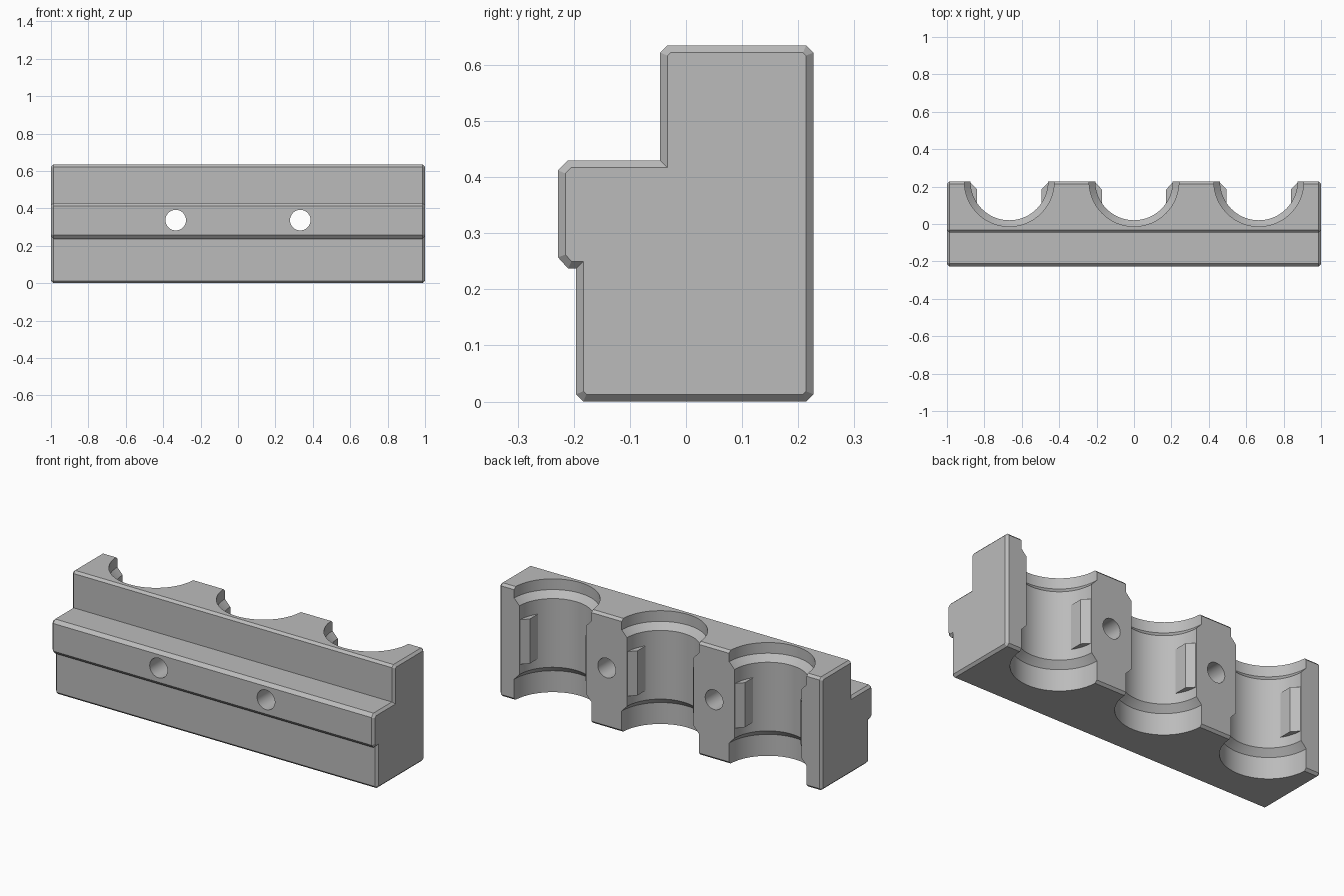
import bpy, bmesh, math
from mathutils import Matrix, Vector

default = bpy.data.objects.get("Cube")
if default:
    bpy.data.objects.remove(default)

grey = bpy.data.materials.new("neutral grey")
grey.use_nodes = True
colour = (0.5, 0.5, 0.5, 1)
grey.diffuse_color = colour
for node in grey.node_tree.nodes:
    if node.type == 'BSDF_PRINCIPLED':
        node.inputs["Base Color"].default_value = colour

BACK = 0.227
BORES = (-0.667, 0, 0.667)
EDGE = 0.013


def finish(name, bm):
    bmesh.ops.recalc_face_normals(bm, faces=bm.faces)
    mesh = bpy.data.meshes.new(name)
    bm.to_mesh(mesh)
    bm.free()
    mesh.materials.append(grey)
    obj = bpy.data.objects.new(name, mesh)
    bpy.context.collection.objects.link(obj)
    return obj


def prism(bm, points, shift):
    """Extrude a closed outline and return its two end faces."""
    start = bm.faces.new([bm.verts.new(p) for p in points])
    out = bmesh.ops.extrude_face_region(bm, geom=[start], use_keep_orig=True)
    verts = [g for g in out["geom"] if isinstance(g, bmesh.types.BMVert)]
    bmesh.ops.translate(bm, verts=verts, vec=shift)
    end = [g for g in out["geom"] if isinstance(g, bmesh.types.BMFace)][0]
    return start, end


# Stepped rail body with chamfered ends
profile = [(-0.21, 0.237), (-0.228, 0.257), (-0.228, 0.412), (-0.21, 0.43),
           (-0.046, 0.43), (-0.046, 0.622), (-0.033, 0.635), (0.214, 0.635),
           (BACK, 0.622), (BACK, EDGE), (0.214, 0), (-0.183, 0),
           (-0.196, EDGE), (-0.196, 0.237)]
bm = bmesh.new()
half = 1 - EDGE
caps = prism(bm, [(-half, y, z) for y, z in profile], (2 * half, 0, 0))
bmesh.ops.recalc_face_normals(bm, faces=bm.faces)
for cap in caps:
    side = math.copysign(EDGE, cap.calc_center_median().x)
    bmesh.ops.inset_individual(bm, faces=[cap], thickness=EDGE, use_even_offset=True)
    bmesh.ops.translate(bm, verts=cap.verts, vec=(side, 0, 0))
body = finish("rail_body", bm)


# Stepped round bores and bolt holes
def bore_cutter(x):
    steps = [(0.24, -0.05), (0.24, 0.12), (0.207, 0.155),
             (0.207, 0.54), (0.24, 0.575), (0.24, 0.7)]
    bm = bmesh.new()
    count = 96
    rings = []
    for r, z in steps:
        ring = bmesh.ops.create_circle(
            bm, segments=count, radius=r, matrix=Matrix.Translation((x, BACK, z)))
        rings.append(ring["verts"])
    for low, high in zip(rings, rings[1:]):
        for i in range(count):
            j = (i + 1) % count
            bm.faces.new((low[i], low[j], high[j], high[i]))
    bm.faces.new(rings[0])
    bm.faces.new(rings[-1])
    return finish("bore_cutter", bm)


def hole_cutter(x):
    bm = bmesh.new()
    place = Matrix.Translation((x, 0, 0.337)) @ Matrix.Rotation(math.pi / 2, 4, 'X')
    bmesh.ops.create_cone(bm, cap_ends=True, segments=48, radius1=0.055,
                          radius2=0.055, depth=1, matrix=place)
    return finish("hole_cutter", bm)


cutters = [bore_cutter(x) for x in BORES] + [hole_cutter(x) for x in (-0.333, 0.333)]
bpy.context.view_layer.objects.active = body
for cutter in cutters:
    cutter.hide_render = True
    mod = body.modifiers.new("cut", 'BOOLEAN')
    mod.operation = 'DIFFERENCE'
    mod.solver = 'EXACT'
    mod.object = cutter
    bpy.ops.object.modifier_apply(modifier=mod.name)
for cutter in cutters:
    bpy.data.objects.remove(cutter)

bpy.ops.object.select_all(action='DESELECT')
body.select_set(True)
bpy.ops.object.shade_smooth_by_angle(angle=math.radians(25))

# Chamfered lugs on both sides of every bore
lug = [(0.172, 0.1), (0.172, 0.185), (0.212, 0.2265), (0.23, 0.2265), (0.23, 0.1)]
for number, x in enumerate(BORES, 1):
    for label, sign in (("left", 1), ("right", -1)):
        bm = bmesh.new()
        prism(bm, [(x + sign * dx, y, 0.21) for dx, y in lug], (0, 0, 0.25))
        finish(f"bore_{number}_{label}_lug", bm)
